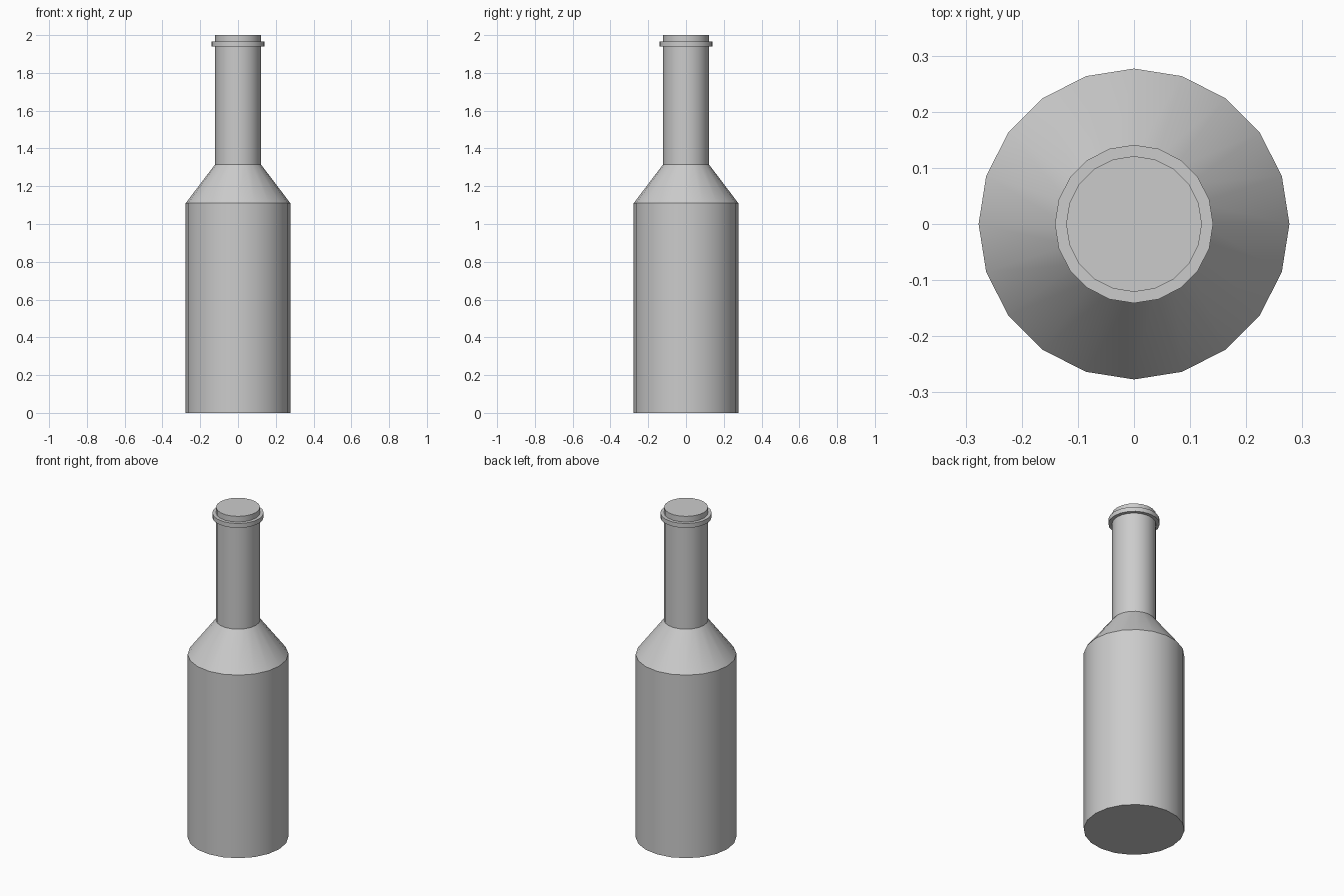
import bpy, bmesh, math

if "Cube" in bpy.data.objects:
    bpy.data.objects.remove(bpy.data.objects["Cube"])

SIDES = 20


def lathe(name, profile):
    """Revolve a (radius, z) profile around z and cap both ends."""
    bm = bmesh.new()
    rings = []
    for r, z in profile:
        rings.append([bm.verts.new((r * math.cos(2 * math.pi * i / SIDES),
                                    r * math.sin(2 * math.pi * i / SIDES), z))
                      for i in range(SIDES)])
    for low, high in zip(rings, rings[1:]):
        for i in range(SIDES):
            j = (i + 1) % SIDES
            bm.faces.new((low[i], low[j], high[j], high[i]))
    bm.faces.new(rings[0][::-1])
    bm.faces.new(rings[-1])
    mesh = bpy.data.meshes.new(name)
    bm.to_mesh(mesh)
    bm.free()
    obj = bpy.data.objects.new(name, mesh)
    bpy.context.collection.objects.link(obj)
    # smooth walls, crisp rims
    bpy.ops.object.select_all(action='DESELECT')
    obj.select_set(True)
    bpy.context.view_layer.objects.active = obj
    bpy.ops.object.shade_smooth_by_angle(angle=math.radians(30))
    return obj


# Bottle with body, sloped shoulder, straight neck and raised lip ring
lathe("bottle", [
    (0.277, 0.0), (0.277, 1.11),      # body
    (0.121, 1.316),                   # shoulder
    (0.121, 1.939),                   # neck
    (0.141, 1.939), (0.141, 1.966),   # lip ring
    (0.121, 1.966), (0.121, 2.0),     # mouth
])
